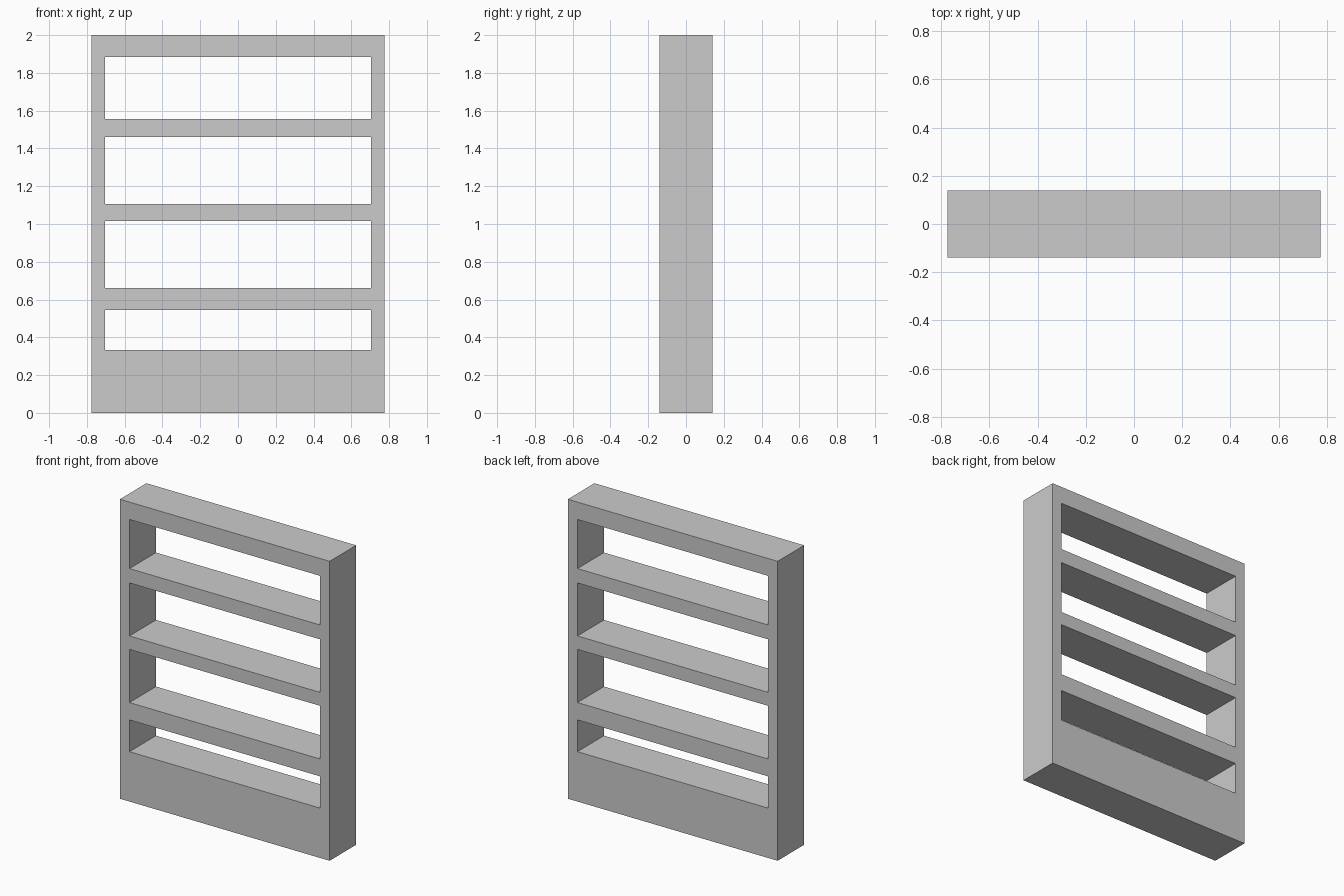
import bpy, bmesh

if "Cube" in bpy.data.objects:
    bpy.data.objects.remove(bpy.data.objects["Cube"])

HALF_W, INNER_W, HALF_D = 0.775, 0.704, 0.14
# Alternating heights: rail, opening, rail, opening ... up to the top rail
LEVELS = [0, 0.333, 0.545, 0.661, 1.016, 1.106, 1.46, 1.556, 1.884, 2.0]
COLUMNS = [-HALF_W, -INNER_W, INNER_W, HALF_W]

bm = bmesh.new()

# Front outline as a grid of shared vertices
grid = [[bm.verts.new((x, -HALF_D, z)) for x in COLUMNS] for z in LEVELS]

# Fill the side posts and rails, leaving the four openings empty
for row in range(len(LEVELS) - 1):
    for col in range(3):
        if col == 1 and row % 2 == 1:
            continue
        low, high = grid[row], grid[row + 1]
        bm.faces.new((low[col], low[col + 1], high[col + 1], high[col]))

# Pull the front through to the back, keeping the front faces
front = bm.faces[:]
result = bmesh.ops.extrude_face_region(bm, geom=front, use_keep_orig=True)
back_verts = [g for g in result["geom"] if isinstance(g, bmesh.types.BMVert)]
bmesh.ops.translate(bm, verts=back_verts, vec=(0, 2 * HALF_D, 0))
bmesh.ops.recalc_face_normals(bm, faces=bm.faces[:])

mesh = bpy.data.meshes.new("shelf_frame")
bm.to_mesh(mesh)
bm.free()
shelf = bpy.data.objects.new("shelf_frame", mesh)
bpy.context.collection.objects.link(shelf)
